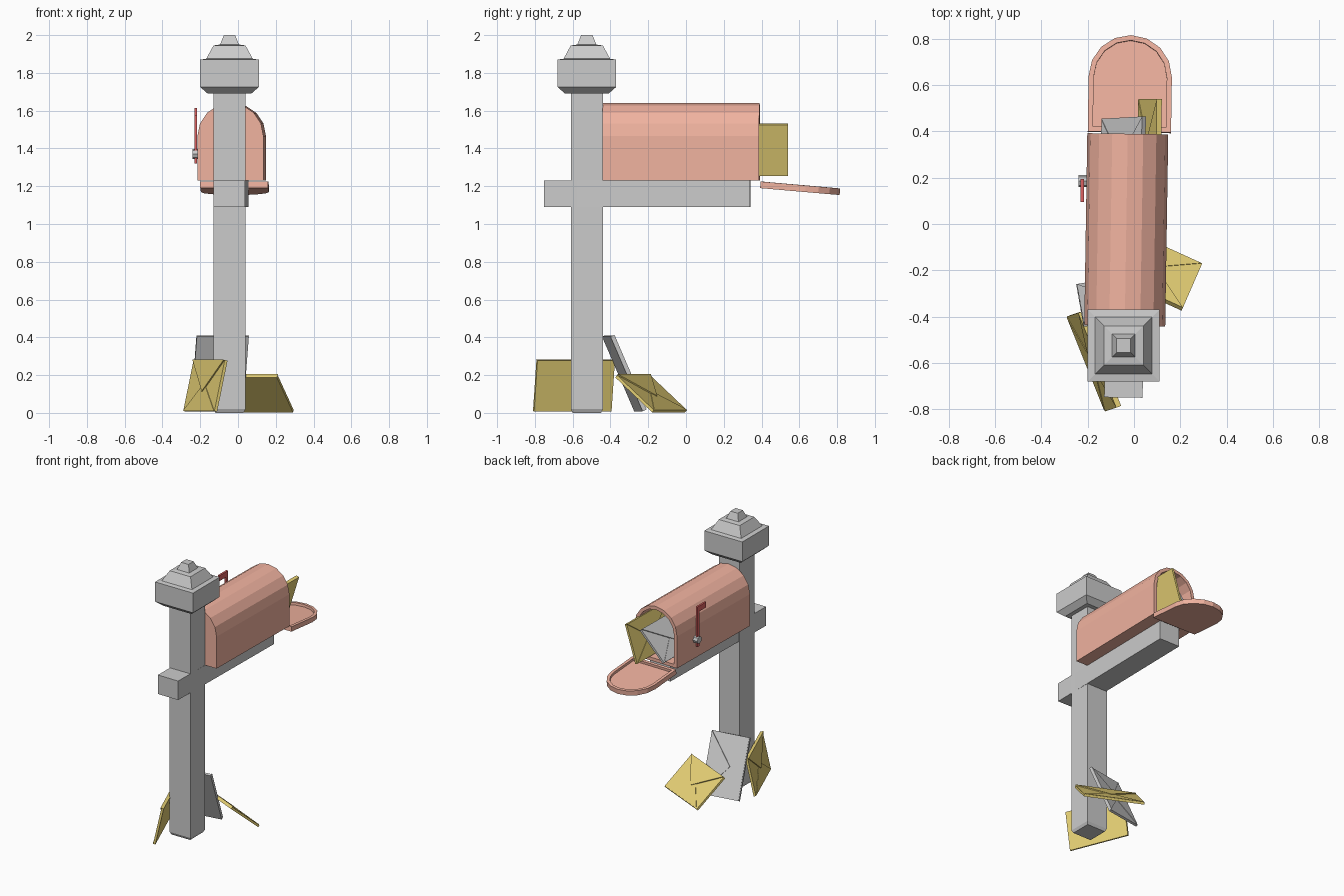
import bpy, bmesh, math
from mathutils import Matrix, Vector

if "Cube" in bpy.data.objects:
    bpy.data.objects.remove(bpy.data.objects["Cube"])


def material(name, rgb):
    m = bpy.data.materials.new(name)
    m.diffuse_color = (*rgb, 1)
    m.use_nodes = True
    m.node_tree.nodes["Principled BSDF"].inputs["Base Color"].default_value = m.diffuse_color
    return m


CORAL = material("coral", (0.88, 0.45, 0.35))
YELLOW = material("yellow", (0.80, 0.64, 0.18))
RED = material("red", (0.72, 0.12, 0.12))


def finish(name, bm, mat=None, matrix=None):
    bmesh.ops.recalc_face_normals(bm, faces=bm.faces[:])
    if matrix:
        bm.transform(matrix)
    me = bpy.data.meshes.new(name)
    bm.to_mesh(me)
    bm.free()
    ob = bpy.data.objects.new(name, me)
    bpy.context.collection.objects.link(ob)
    if mat:
        me.materials.append(mat)
    return ob


def prism(bm, bottom, top):
    """Closed solid between two matching outlines."""
    a = [bm.verts.new(p) for p in bottom]
    b = [bm.verts.new(p) for p in top]
    n = len(a)
    bm.faces.new(a[::-1])
    end = bm.faces.new(b)
    for i in range(n):
        j = (i + 1) % n
        bm.faces.new((a[i], a[j], b[j], b[i]))
    return end


def box(name, lo, hi, mat=None, matrix=None):
    bm = bmesh.new()
    ring = [(lo[0], lo[1]), (hi[0], lo[1]), (hi[0], hi[1]), (lo[0], hi[1])]
    prism(bm, [(x, y, lo[2]) for x, y in ring], [(x, y, hi[2]) for x, y in ring])
    return finish(name, bm, mat, matrix)


def square_stack(name, cx, cy, levels):
    """Loft of square sections given as (half width, height)."""
    bm = bmesh.new()
    rings = [[bm.verts.new((cx + sx * h, cy + sy * h, z))
              for sx, sy in ((-1, -1), (1, -1), (1, 1), (-1, 1))] for h, z in levels]
    for a, b in zip(rings, rings[1:]):
        for i in range(4):
            j = (i + 1) % 4
            bm.faces.new((a[i], a[j], b[j], b[i]))
    bm.faces.new(rings[0][::-1])
    bm.faces.new(rings[-1])
    return finish(name, bm)


def arched_tray(name, radius, straight, length, wall, depth, matrix):
    """Arch-shaped block with a recess pushed in from its end face."""
    pts = [(-radius, 0), (radius, 0)]
    pts += [(radius * math.cos(math.pi * i / 8), straight + radius * math.sin(math.pi * i / 8))
            for i in range(9)]
    bm = bmesh.new()
    end = prism(bm, [(x, y, 0) for x, y in pts], [(x, y, length) for x, y in pts])
    bmesh.ops.recalc_face_normals(bm, faces=bm.faces[:])
    bmesh.ops.inset_region(bm, faces=[end], thickness=wall, use_even_offset=True)
    inner = bmesh.ops.extrude_discrete_faces(bm, faces=[end])["faces"][0]
    bmesh.ops.translate(bm, verts=inner.verts[:], vec=(0, 0, -depth))
    return finish(name, bm, CORAL, matrix)


def envelope(name, corner, long_side, short_side, mat=None):
    """Thin slab with raised folds; the flap hinges on the far long edge."""
    o, u, v = Vector(corner), Vector(long_side), Vector(short_side)
    n = u.cross(v).normalized()
    bm = bmesh.new()

    def layer(outline, low, high):
        base = [o + u * s + v * t for s, t in outline]
        prism(bm, [p + n * low for p in base], [p + n * high for p in base])

    layer([(0, 0), (1, 0), (1, 1), (0, 1)], -0.016, 0)
    layer([(0.01, 0.01), (0.99, 0.01), (0.5, 0.55)], -0.002, 0.003)   # lower fold
    layer([(1, 1), (0, 1), (0.5, 0.38)], -0.002, 0.007)               # flap
    return finish(name, bm, mat)


# Post, cap and arm
PX, PY = -0.045, -0.525
square_stack("post", PX, PY, [(0.075, 0), (0.085, 0.02), (0.085, 1.72)])
square_stack("post_cap", PX, PY, [(0.115, 1.69), (0.155, 1.725), (0.155, 1.87), (0.123, 1.875),
                                  (0.085, 1.945), (0.05, 1.95), (0.03, 2.0)])
yaw = Matrix.Rotation(math.radians(-0.9), 4, "Z")
box("arm", (-0.083, -0.75, 1.09), (0.083, 0.34, 1.23), None,
    Matrix.Translation((-0.034, 0, 0)) @ yaw)

# Hollow letter box, opening towards +y
upright = Matrix(((-1, 0, 0, 0), (0, 0, 1, 0), (0, 1, 0, 0), (0, 0, 0, 1)))
arched_tray("letter_box", 0.175, 0.235, 0.83, 0.024, 0.80,
            Matrix.Translation((-0.04, -0.44, 1.23)) @ yaw @ upright)

# Open door, hanging slightly down
arched_tray("door", 0.18, 0.24, 0.035, 0.022, 0.018,
            Matrix.Translation((-0.02, 0.395, 1.19)) @ yaw
            @ Matrix.Rotation(math.radians(-5), 4, "X"))

# Signal flag with its pivot
box("flag_arm", (-0.231, 0.170, 1.32), (-0.217, 0.194, 1.615), RED)
box("flag_head", (-0.231, 0.095, 1.575), (-0.217, 0.170, 1.615), RED)
bm = bmesh.new()
bmesh.ops.create_cone(bm, cap_ends=True, segments=8, radius1=0.026, radius2=0.026, depth=0.042)
finish("flag_pivot", bm, None, Matrix.Translation((-0.219, 0.185, 1.37))
       @ Matrix.Rotation(math.pi / 2, 4, "Y"))

# Letters in the box
envelope("box_letter_right", (0.02, 0.54, 1.26), (-0.005, -0.44, 0), (0.085, 0, 0.27), YELLOW)
envelope("box_letter_left", (-0.14, 0.455, 1.28), (-0.01, -0.42, 0), (0.18, 0.01, 0.20))

# Letters leaning around the post
envelope("ground_letter_left", (-0.29, -0.40, 0.01), (0.165, -0.41, 0),
         (0.055, 0.018, 0.27), YELLOW)
envelope("ground_letter_back", (-0.25, -0.26, 0.015), (0.03, -0.17, 0.395), (0.275, 0.045, 0))
envelope("ground_letter_right", (0.295, -0.17, 0.015), (-0.385, 0.175, 0),
         (-0.085, -0.195, 0.185), YELLOW)
